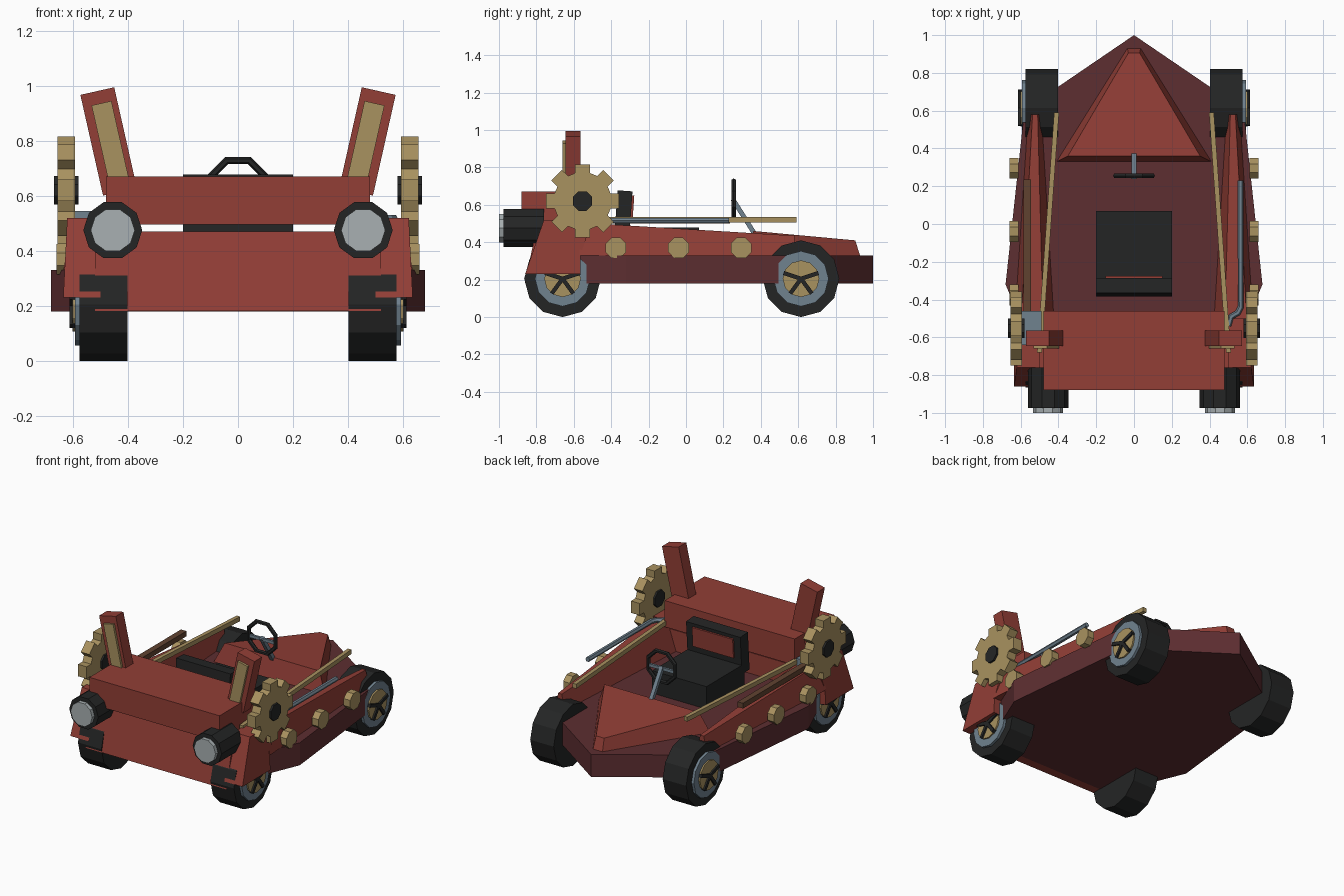
import bpy, bmesh, math
from mathutils import Vector, Matrix

if "Cube" in bpy.data.objects:
    bpy.data.objects.remove(bpy.data.objects["Cube"])


def mat(name, r, g, b):
    m = bpy.data.materials.new(name)
    m.diffuse_color = [((c / 255 + 0.055) / 1.055) ** 2.4 for c in (r, g, b)] + [1]
    m.use_nodes = True
    m.node_tree.nodes["Principled BSDF"].inputs["Base Color"].default_value = m.diffuse_color
    return m


RED = mat("red paint", 146, 62, 54)
MAROON = mat("dark maroon", 93, 46, 49)
BLACK = mat("black rubber", 36, 37, 37)
BRASS = mat("brass", 169, 146, 96)
STEEL = mat("blue steel", 112, 130, 143)
GLASS = mat("pale glass", 168, 176, 178)
BROWN = mat("brown wood", 96, 66, 48)


def finish(name, bm, m):
    bmesh.ops.recalc_face_normals(bm, faces=bm.faces)
    me = bpy.data.meshes.new(name)
    bm.to_mesh(me)
    bm.free()
    me.materials.append(m)
    ob = bpy.data.objects.new(name, me)
    bpy.context.collection.objects.link(ob)
    return ob


def loft(name, a, b, m):
    """Solid between two matching outlines."""
    bm = bmesh.new()
    va, vb = [bm.verts.new(p) for p in a], [bm.verts.new(p) for p in b]
    bm.faces.new(va)
    bm.faces.new(vb)
    for i in range(len(va)):
        j = (i + 1) % len(va)
        bm.faces.new((va[i], va[j], vb[j], vb[i]))
    return finish(name, bm, m)


def box(name, lo, hi, m, ang=0, axis='Y'):
    lo, hi = Vector(lo), Vector(hi)
    bm = bmesh.new()
    bmesh.ops.create_cube(bm, size=1, matrix=Matrix.Translation((lo + hi) / 2)
                          @ Matrix.Rotation(ang, 4, axis) @ Matrix.Diagonal((*(hi - lo), 1)))
    return finish(name, bm, m)


def disc_x(name, x0, x1, y, z, r, n, m, off=0.0):
    """Prism whose axis is x."""
    pts = [(y + r * math.cos(off + 2 * math.pi * i / n), z + r * math.sin(off + 2 * math.pi * i / n))
           for i in range(n)]
    return loft(name, [(x0, *p) for p in pts], [(x1, *p) for p in pts], m)


def disc_y(name, y0, y1, x, z, r, n, m):
    pts = [(x + r * math.cos(2 * math.pi * i / n), z + r * math.sin(2 * math.pi * i / n)) for i in range(n)]
    return loft(name, [(p[0], y0, p[1]) for p in pts], [(p[0], y1, p[1]) for p in pts], m)


def bar(name, p, q, w, h, m):
    """Square bar between two points."""
    p, q = Vector(p), Vector(q)
    d = (q - p).normalized()
    s = d.cross(Vector((0, 0, 1))).normalized() * w / 2
    u = s.cross(d).normalized() * h / 2
    c = (s + u, s - u, -s - u, -s + u)
    return loft(name, [p + k for k in c], [q + k for k in c], m)


# Hull: flat pan pointed at the back
half = [(0.58, 0.605), (0.68, -0.32), (0.48, -0.8)]
plan = [(0, 1.0)] + half + [(-x, y) for x, y in reversed(half)]
loft("hull", [(x, y, 0.18) for x, y in plan], [(x, y, 0.33) for x, y in plan], MAROON)

# Tapered tail deck
loft("tail_deck", [(-0.41, 0.33, 0.33), (0.41, 0.33, 0.33), (0.035, 0.93, 0.33), (-0.035, 0.93, 0.33)],
     [(-0.35, 0.36, 0.46), (0.35, 0.36, 0.46), (0.03, 0.905, 0.41), (-0.03, 0.905, 0.41)], RED)

# Front panel and hood, with an open slot between them
prof = [(-0.862, 0.182), (-0.8, 0.47), (-0.5, 0.47), (-0.5, 0.182)]
loft("front_panel", [(-0.52, *p) for p in prof], [(0.52, *p) for p in prof], RED)
box("hood", (-0.48, -0.88, 0.495), (0.48, -0.46, 0.67), RED)

# Seat
box("seat_cushion", (-0.2, -0.33, 0.33), (0.2, 0.07, 0.48), BLACK)
box("seat_back", (-0.2, -0.375, 0.42), (0.2, -0.295, 0.675), BLACK, math.radians(-4), 'X')
box("seat_panel", (-0.15, -0.293, 0.52), (0.15, -0.281, 0.65), RED, math.radians(-4), 'X')

# Steering wheel: eight-sided ring, spoke and column
bm = bmesh.new()
rings = []
for i in range(8):
    a = math.pi / 8 + i * math.pi / 4
    ring = []
    for k in range(6):
        b = k * math.pi / 3
        r = 0.106 + 0.014 * math.cos(b)
        ring.append(bm.verts.new((r * math.cos(a), 0.255 + 0.014 * math.sin(b), 0.63 + r * math.sin(a))))
    rings.append(ring)
for i in range(8):
    for k in range(6):
        bm.faces.new((rings[i][k], rings[i][(k + 1) % 6], rings[(i + 1) % 8][(k + 1) % 6], rings[(i + 1) % 8][k]))
finish("steering_wheel", bm, BLACK)
bar("steering_spoke", (-0.1, 0.255, 0.62), (0.1, 0.255, 0.62), 0.015, 0.02, STEEL)
bar("steering_column", (0, 0.25, 0.63), (0, 0.37, 0.44), 0.025, 0.025, STEEL)

for s, side in ((1, "right"), (-1, "left")):
    # Tapered side wall
    loft(side + "_side_wall",
         [(s * 0.49, 0.58, 0.33), (s * 0.56, 0.58, 0.33), (s * 0.537, 0.58, 0.435), (s * 0.51, 0.58, 0.435)],
         [(s * 0.42, -0.57, 0.33), (s * 0.635, -0.57, 0.33), (s * 0.6, -0.57, 0.505), (s * 0.48, -0.57, 0.505)], RED)
    # Front fender
    fp = [(-0.86, 0.23), (-0.76, 0.52), (-0.5, 0.52), (-0.565, 0.33), (-0.565, 0.23)]
    loft(side + "_fender", [(s * 0.5, *p) for p in fp],
         [(s * (0.635 - 0.05 * (p[1] - 0.23)), *p) for p in fp], RED)
    # Leaning upright with brass plate
    tilt = s * math.radians(12.7)
    box(side + "_upright", (s * 0.47 - 0.063, -0.645, 0.61), (s * 0.47 + 0.063, -0.565, 0.985), RED, tilt)
    box(side + "_upright_plate", (s * 0.463 - 0.037, -0.66, 0.64), (s * 0.463 + 0.037, -0.644, 0.94), BRASS, tilt)
    # Brass handrail
    bar(side + "_rail", (s * 0.41, 0.59, 0.52), (s * 0.5, -0.68, 0.52), 0.026, 0.03, BRASS)

    # Big eight-tooth gear
    gear = []
    for i in range(8):
        a = i * math.pi / 4
        for r, da in ((0.155, -0.26), (0.2, -0.2), (0.2, 0.2), (0.155, 0.26)):
            gear.append((-0.553 + r * math.cos(a + da), 0.62 + r * math.sin(a + da)))
    loft(side + "_gear", [(s * 0.592, *p) for p in gear], [(s * 0.655, *p) for p in gear], BRASS)
    disc_x(side + "_gear_hub", s * 0.58, s * 0.668, -0.553, 0.62, 0.056, 8, BLACK, math.pi / 8)

    # Brass studs along the side
    for i, y in enumerate((-0.375, -0.04, 0.295)):
        disc_x(f"{side}_stud_{i + 1}", s * 0.612, s * 0.66, y, 0.37, 0.06, 8, BRASS, math.pi / 8)

    # Wheels
    for y, end in ((-0.66, "front"), (0.615, "back")):
        n = f"{side}_{end}_"
        z = 0.205
        disc_x(n + "tyre", s * 0.402, s * 0.575, y, z, 0.205, 12, BLACK, math.pi / 2)
        disc_x(n + "rim", s * 0.5, s * 0.592, y, z, 0.148, 12, STEEL, math.pi / 2)
        disc_x(n + "hub", s * 0.55, s * 0.602, y, z, 0.098, 12, BRASS, math.pi / 2)
        for k in range(5):
            a = math.pi / 2 + k * 2 * math.pi / 5
            bar(f"{n}spoke_{k + 1}", (s * 0.602, y, z),
                (s * 0.602, y + 0.098 * math.cos(a), z + 0.098 * math.sin(a) + 1e-4), 0.022, 0.022, BLACK)

    # Headlights
    disc_y(side + "_headlight", -0.975, -0.76, s * 0.455, 0.475, 0.107, 10, BLACK)
    disc_y(side + "_lens", -1.0, -0.96, s * 0.455, 0.475, 0.08, 10, GLASS)

# Steel exhaust pipe with elbow on the right
cu = bpy.data.curves.new("exhaust_pipe", 'CURVE')
cu.dimensions = '3D'
sp = cu.splines.new('POLY')
path = [(0.565, 0.23), (0.565, -0.44), (0.55, -0.47), (0.515, -0.49), (0.5, -0.54)]
sp.points.add(len(path) - 1)
for p, (x, y) in zip(sp.points, path):
    p.co = (x, y, 0.517, 1)
cu.bevel_depth = 0.016
cu.bevel_resolution = 1
cu.use_fill_caps = True
sp.use_smooth = False
cu.materials.append(STEEL)
bpy.context.collection.objects.link(bpy.data.objects.new("exhaust_pipe", cu))

# Wooden bar and steel bracket on the left
box("side_bar", (-0.585, -0.46, 0.5), (-0.545, 0.235, 0.535), BROWN)
box("steel_bracket", (-0.592, -0.64, 0.49), (-0.49, -0.46, 0.545), STEEL)
